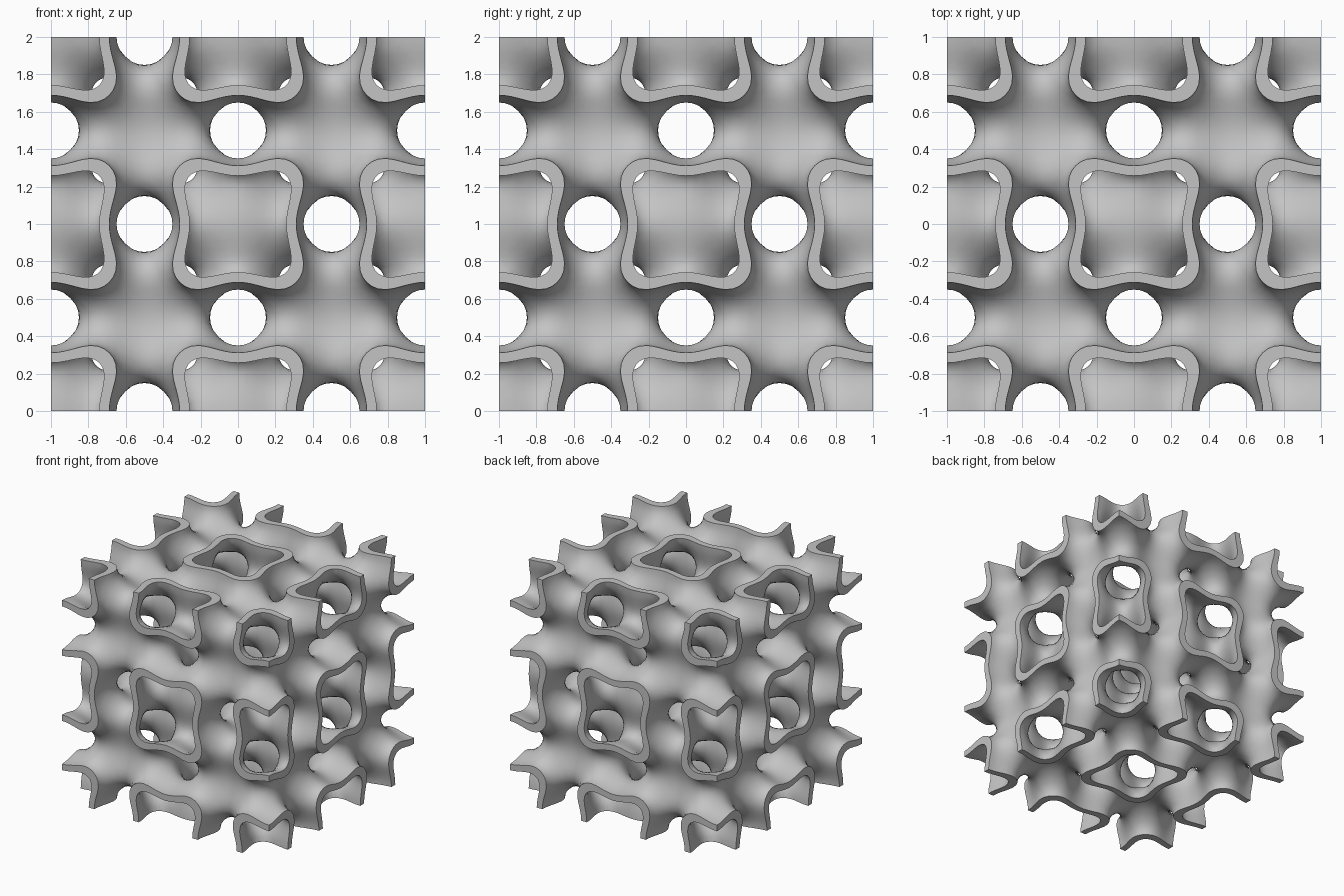
import bpy, bmesh, math
from mathutils import Vector

if "Cube" in bpy.data.objects:
    bpy.data.objects.remove(bpy.data.objects["Cube"], do_unlink=True)

CELL_STEPS = 24          # lattice steps per repeating cell
STEPS = 2 * CELL_STEPS   # two cells along each side
WALL_LEVEL = 0.8         # field value on the two wall skins
TAU = 2 * math.pi


def field(a, b, c):
    """Periodic wrapped-package field from the cosines of the coordinates."""
    return 2 * (a * b + b * c + c * a - a * a - b * b - c * c) + 3


def project(p, level, rounds):
    """Slide a point along the gradient until the field reaches the level."""
    x, y, z = p
    for _ in range(rounds):
        a, b, c = math.cos(TAU * x), math.cos(TAU * y), math.cos(TAU * z)
        total = 2 * (a + b + c)
        gx = TAU * math.sin(TAU * x) * (6 * a - total)
        gy = TAU * math.sin(TAU * y) * (6 * b - total)
        gz = TAU * math.sin(TAU * z) * (6 * c - total)
        step = (level - field(a, b, c)) / max(gx * gx + gy * gy + gz * gz, 1.0)
        step = max(-0.01, min(0.01, step))
        x, y, z = x + gx * step, y + gy * step, z + gz * step
    # keep border points exactly on the cube sides
    return Vector([math.copysign(1, n) if abs(abs(o) - 1) < 1e-5 else n
                   for n, o in zip((x, y, z), p)])


# Blocky middle sheet: a quad wherever the field changes sign
cosines = [math.cos(TAU * (i + 0.5) / CELL_STEPS) for i in range(STEPS)]
inside = [[[field(a, b, c) > 0 for c in cosines] for b in cosines] for a in cosines]
bm = bmesh.new()
lattice = {}


def lattice_vert(key):
    if key not in lattice:
        lattice[key] = bm.verts.new([k / CELL_STEPS - 1 for k in key])
    return lattice[key]


for i in range(STEPS):
    for j in range(STEPS):
        for k in range(STEPS):
            here = inside[i][j][k]
            for axis in range(3):
                nxt = [i, j, k]
                nxt[axis] += 1
                if nxt[axis] == STEPS or inside[nxt[0]][nxt[1]][nxt[2]] == here:
                    continue
                quad = []
                for u, w in ((0, 0), (1, 0), (1, 1), (0, 1)):
                    corner = list(nxt)
                    corner[(axis + 1) % 3] += u
                    corner[(axis + 2) % 3] += w
                    quad.append(lattice_vert(tuple(corner)))
                bm.faces.new(quad if here else quad[::-1])

# Relax the sheet onto the smooth surface
verts = list(bm.verts)
neighbours = [[e.other_vert(v) for e in v.link_edges] for v in verts]
for _ in range(7):
    relaxed = []
    for v, near in zip(verts, neighbours):
        mean = sum((n.co for n in near), Vector()) / len(near)
        for d in range(3):
            if abs(abs(v.co[d]) - 1) < 1e-5:
                mean[d] = v.co[d]
        relaxed.append(project(mean, 0, 2))
    for v, co in zip(verts, relaxed):
        v.co = co

# Two skins, one on each side of the sheet, joined by flat rims
sheet_faces = list(bm.faces)
rims = [e.link_loops[0] for e in bm.edges if e.is_boundary]
rims = [(loop.vert, loop.link_loop_next.vert) for loop in rims]
twin = {v: bm.verts.new(project(v.co, WALL_LEVEL, 5)) for v in verts}
for v in verts:
    v.co = project(v.co, -WALL_LEVEL, 5)
for f in sheet_faces:
    bm.faces.new([twin[v] for v in reversed(f.verts)])
for a, b in rims:
    bm.faces.new((b, a, twin[a], twin[b]))
bmesh.ops.translate(bm, verts=bm.verts, vec=(0, 0, 1))

mesh = bpy.data.meshes.new("lattice_shell")
bm.to_mesh(mesh)
bm.free()
shell = bpy.data.objects.new("lattice_shell", mesh)
bpy.context.collection.objects.link(shell)

# Plain grey material
grey = bpy.data.materials.new("light_grey")
grey.use_nodes = True
colour = (0.55, 0.55, 0.55, 1)
grey.diffuse_color = colour
grey.node_tree.nodes["Principled BSDF"].inputs["Base Color"].default_value = colour
mesh.materials.append(grey)

# Smooth walls with crisp rim edges
bpy.ops.object.select_all(action="DESELECT")
shell.select_set(True)
bpy.context.view_layer.objects.active = shell
bpy.ops.object.shade_smooth_by_angle(angle=math.radians(40))
